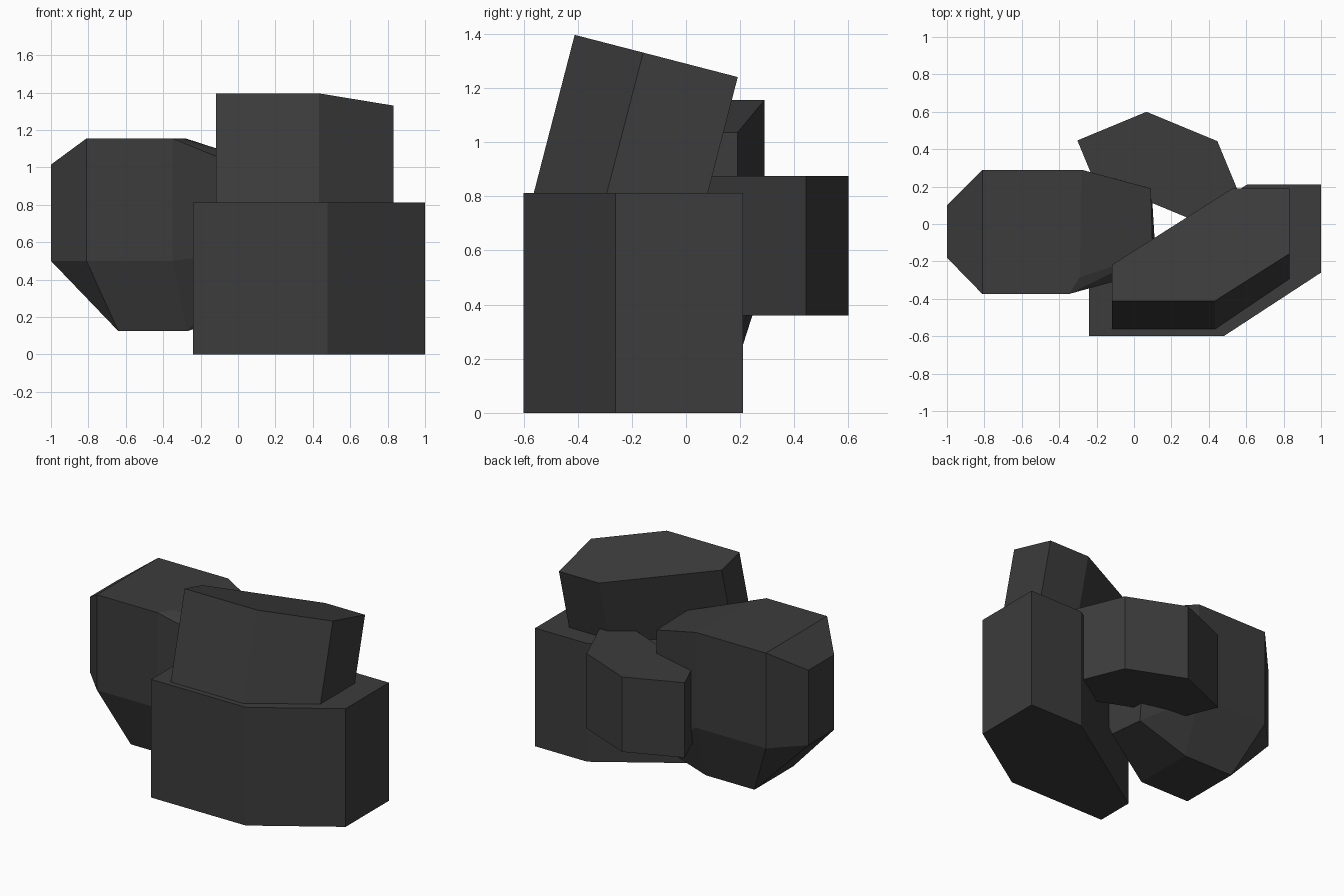
import bpy, bmesh, math
from mathutils import Matrix, Vector

cube = bpy.data.objects.get("Cube")
if cube:
    bpy.data.objects.remove(cube, do_unlink=True)

stone = bpy.data.materials.new("dark_stone")
stone.use_nodes = True
color = (0.045, 0.045, 0.045, 1)
stone.diffuse_color = color
stone.node_tree.nodes["Principled BSDF"].inputs["Base Color"].default_value = color


def finish(name, bm):
    bmesh.ops.recalc_face_normals(bm, faces=bm.faces[:])
    mesh = bpy.data.meshes.new(name)
    bm.to_mesh(mesh)
    bm.free()
    mesh.materials.append(stone)
    obj = bpy.data.objects.new(name, mesh)
    bpy.context.collection.objects.link(obj)
    return obj


# Six-sided footprint shared by the three block-shaped rocks
FOOTPRINT = [(-.5, -.5), (.08, -.5), (.5, -.08), (.5, .5), (.18, .5), (-.5, -.18)]


def block(name, top_center, size, tilt=0, turn=0):
    """Prism hanging down from the centre of its top face."""
    bm = bmesh.new()
    face = bm.faces.new([bm.verts.new((x, y, 0)) for x, y in FOOTPRINT])
    lower = bmesh.ops.extrude_face_region(bm, geom=[face])["geom"]
    bmesh.ops.translate(bm, vec=(0, 0, -1),
                        verts=[v for v in lower if isinstance(v, bmesh.types.BMVert)])
    if not face.is_valid or len(bm.faces) < 8:
        bmesh.ops.holes_fill(bm, edges=bm.edges[:])
    place = (Matrix.Translation(top_center)
             @ Matrix.Rotation(math.radians(turn), 4, 'Z')
             @ Matrix.Rotation(math.radians(tilt), 4, 'X')
             @ Matrix.Diagonal(Vector(size).to_4d()))
    bm.transform(place)
    return finish(name, bm)


block("base_rock", (.38, -.195, .812), (1.24, .81, .812))
block("leaning_top_rock", (.357, -.11, 1.318), (.95, .622, .66), tilt=-14.5)
block("back_rock", (.148, .26, .875), (.69, -.69, .515), turn=22.5)

# Faceted boulder, as the hull of its corners
corners = [(-.35, -.375, 1.155), (-.29, -.285, 1.155), (-.28, .29, 1.155),
           (.09, .19, 1.035), (.1, -.155, 1.035), (.1, -.25, .97),
           (-.35, -.375, .5), (-.28, .29, .5),
           (.1, -.25, .56), (.11, -.08, .25), (.095, .17, .24), (.095, .19, .45)]
corners += [(-.81, y, z) for y in (-.375, .29) for z in (.5, 1.155)]
corners += [(-1, y, z) for y in (-.18, .1) for z in (.5, 1.015)]
corners += [(x, y, .125) for x in (-.64, -.27) for y in (-.25, .17)]
bm = bmesh.new()
for c in corners:
    bm.verts.new(c)
bmesh.ops.convex_hull(bm, input=bm.verts[:])
bmesh.ops.delete(bm, geom=[v for v in bm.verts if not v.link_faces], context='VERTS')
bmesh.ops.dissolve_limit(bm, angle_limit=math.radians(3),
                         verts=bm.verts[:], edges=bm.edges[:])
finish("side_boulder", bm)
